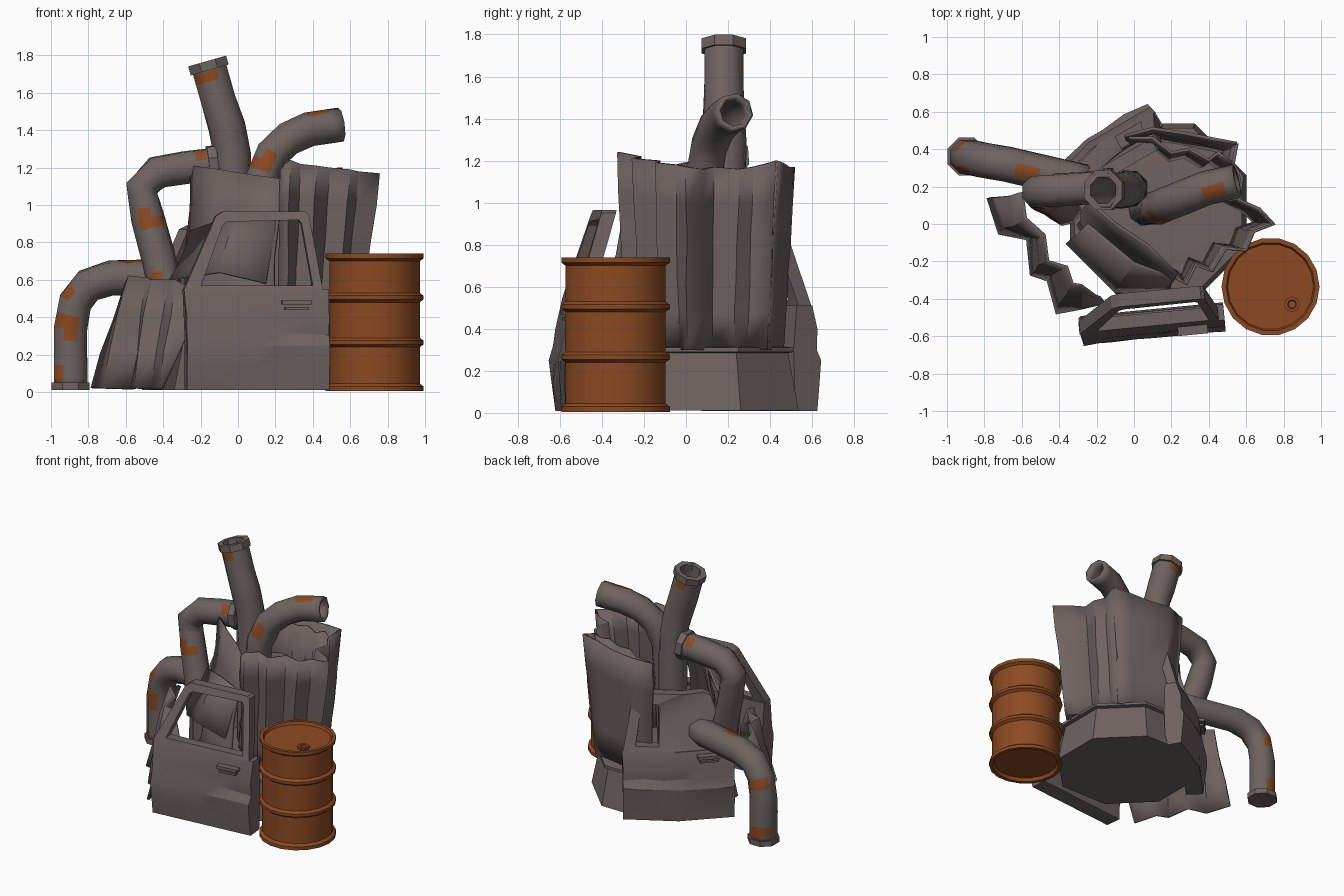
import bpy, bmesh, math, random
from mathutils import Vector, Matrix

if "Cube" in bpy.data.objects:
    bpy.data.objects.remove(bpy.data.objects["Cube"])

random.seed(4)


def material(name, col):
    m = bpy.data.materials.new(name)
    m.diffuse_color = (*col, 1)
    m.use_nodes = True
    m.node_tree.nodes["Principled BSDF"].inputs["Base Color"].default_value = m.diffuse_color
    return m


GREY = material("dull_scrap_grey", (0.155, 0.126, 0.119))
RUST = material("rust_orange", (0.262, 0.068, 0.016))


def finish(name, bm, mats, thick=0.0):
    bmesh.ops.recalc_face_normals(bm, faces=bm.faces)
    me = bpy.data.meshes.new(name)
    bm.to_mesh(me)
    bm.free()
    for m in mats:
        me.materials.append(m)
    ob = bpy.data.objects.new(name, me)
    bpy.context.collection.objects.link(ob)
    if thick:
        s = ob.modifiers.new("thickness", 'SOLIDIFY')
        s.thickness, s.offset = thick, 0
        s.material_offset = -1      # inside stays grey
    return ob


def loft(bm, rings, closed=True, cap=False):
    """Skin a list of point rings with quads."""
    vs = [[bm.verts.new(p) for p in r] for r in rings]
    n = len(vs[0])
    for a, b in zip(vs, vs[1:]):
        for i in range(n if closed else n - 1):
            j = (i + 1) % n
            bm.faces.new((a[i], a[j], b[j], b[i]))
    if cap:
        bm.faces.new(vs[0])
        bm.faces.new(vs[-1])


def lathe(name, centre, profile, sides, mat, phase=0.0):
    bm = bmesh.new()
    ang = [2 * math.pi * i / sides + phase for i in range(sides)]
    loft(bm, [[(centre[0] + r * math.cos(a), centre[1] + r * math.sin(a), z) for a in ang]
              for r, z in profile], cap=True)
    return finish(name, bm, [mat])


def sheet(name, bottom, top, rows=4, jitter=0.012, thick=0.018):
    """Crumpled metal sheet between a bottom and a top polyline."""
    bm = bmesh.new()
    rings = []
    for k in range(rows + 1):
        t = k / rows
        j = jitter if 0 < k < rows else 0
        rings.append([Vector(a).lerp(Vector(b), t) +
                      Vector((random.uniform(-j, j), random.uniform(-j, j), 0))
                      for a, b in zip(bottom, top)])
    loft(bm, rings, closed=False)
    return finish(name, bm, [GREY], thick)


def ring(centre, tangent, r, sides=8):
    q = Vector((0, 0, 1)).rotation_difference(tangent)
    return [centre + q @ Vector((r * math.cos(a), r * math.sin(a), 0))
            for a in (2 * math.pi * (i + 0.5) / sides for i in range(sides))]


def aligned(prev, new):
    """Rotate ring order so that it does not twist against the last ring."""
    n = len(new)
    cp, cn = sum(prev, Vector()) / n, sum(new, Vector()) / n
    s = min(range(n), key=lambda s: sum(((prev[i] - cp) - (new[(i + s) % n] - cn)).length
                                        for i in range(n)))
    return new[s:] + new[:s]


def pipe(name, path, r, patches=(), flange=None):
    pts = [Vector(p) for p in path]
    tans = []
    for i in range(len(pts)):
        d = Vector()
        if i:
            d += (pts[i] - pts[i - 1]).normalized()
        if i < len(pts) - 1:
            d += (pts[i + 1] - pts[i]).normalized()
        tans.append(d.normalized())
    keys = [ring(pts[0], tans[0], r)]
    for p, t in zip(pts[1:], tans[1:]):
        keys.append(aligned(keys[-1], ring(p, t, r)))
    rings = [keys[0]]
    for i, (a, b) in enumerate(zip(keys, keys[1:])):
        n = max(1, round((pts[i + 1] - pts[i]).length / 0.06))
        rings += [[u.lerp(v, k / n) for u, v in zip(a, b)] for k in range(1, n + 1)]
    bm = bmesh.new()
    loft(bm, rings)
    # rust patches: faces close to the given spots
    for f in bm.faces:
        c = f.calc_center_median()
        f.material_index = int(any((c - Vector(q)).length < 0.047 for q in patches))
    finish(name, bm, [GREY, RUST], 0.025)
    if flange:
        p, t = pts[0], tans[0]
        bm = bmesh.new()
        prof = [(r * 0.85, 0), (r + .026, 0), (r + .026, flange), (r * 0.85, flange), (r * 0.85, 0)]
        loft(bm, [ring(p + t * h, t, q) for q, h in prof])
        finish(name + "_flange", bm, [GREY])


def car_door(name, loc, angle, outer, inner, height, bend=0):
    """Dented door: lofted lower panel, window frame, handle; may be bent at u = 0."""
    M = Matrix.Translation(loc) @ Matrix.Rotation(math.radians(angle), 4, 'Z')
    B = Matrix.Rotation(math.radians(bend), 4, 'Z')

    def place(u, d, z):
        v = Vector((u, d, z))
        return M @ (B @ v if u > .001 else v)
    bm = bmesh.new()
    sections = []
    for u in (-.38, -.24, -.1, 0, .12, .25, .385):
        e = [random.uniform(-.012, .012) for _ in range(4)]
        prof = [(.0, .01), (-.015 + e[0], .14), (-.03 + e[1], .25), (.0 + e[2], .31 + e[3]),
                (.0, .4), (.035, height), (.12, height), (.13, .3), (.12, .01)]
        sections.append([place(u - (.012 if z > .4 and u < -.3 else 0), d, z) for d, z in prof])
    loft(bm, sections, cap=True)
    finish(name + "_panel", bm, [GREY])
    # window frame leaning inwards
    bm = bmesh.new()
    loft(bm, [[place(u, .035 + extra + (z - height) * .3, z) for u, z in pts]
              for pts, extra in ((outer, 0), (inner, 0), (inner, .07), (outer, .07), (outer, 0))])
    finish(name + "_window_frame", bm, [GREY])
    # handle
    bm = bmesh.new()
    for z, h, dd, w in ((.478, .022, -.002, .16), (.447, .014, .005, .13)):
        bmesh.ops.create_cube(bm, size=1, matrix=M @ B @ Matrix.Translation((.21, dd, z))
                              @ Matrix.Diagonal((w, .05, h, 1)))
    finish(name + "_handle", bm, [GREY])


# oil drum with ribs and bung
body = [(.225, .03), (.235, .005), (.262, .005), (.262, .03), (.242, .045)]
for z in (.265, .505):
    body += [(.242, z - .025), (.262, z - .01), (.262, z + .01), (.242, z + .025)]
body += [(.242, .70), (.262, .715), (.262, .74), (.238, .74), (.23, .72)]
lathe("drum", (.73, -.335), body, 18, RUST)
lathe("drum_bung", (.845, -.43), [(.042, .715), (.042, .735), (.025, .735), (.02, .728)], 8, RUST)

# octagonal base tub with rim
CX, CY = .13, .065
lathe("base_tub", (CX, CY), [(.51, .012), (.455, .285), (.485, .29), (.485, .31), (.44, .315)],
      8, GREY, math.pi / 8)


def wall(name, top, rows):
    sheet(name, [(CX + (x - CX) * .82, CY + (y - CY) * .88, .3) for x, y, z in top], top, rows, .005)


# corrugated wall round the right, plain back wall and its inner lining
wall("corrugated_wall", [
    (.23, -.29, 1.19), (.28, -.32, 1.24), (.33, -.22, 1.22), (.42, -.25, 1.21), (.49, -.13, 1.20),
    (.60, -.14, 1.19), (.64, -.04, 1.18), (.75, 0, 1.17), (.67, .08, 1.16), (.56, .13, 1.17),
    (.58, .25, 1.16), (.53, .32, 1.17), (.55, .43, 1.20)], 5)
wall("back_wall", [(.55, .43, 1.20), (.42, .455, 1.19), (.27, .485, 1.17), (.1, .51, 1.17),
                   (-.05, .47, 1.15)], 4)
wall("inner_lining", [(.53, .32, 1.17), (.45, .38, 1.18), (.4, .34, 1.17), (.3, .4, 1.17),
                      (.2, .38, 1.16), (.1, .46, 1.16), (-.03, .46, 1.15)], 3)

# plain front-left sheet and a bent scrap sheet in front of it
sheet("front_sheet", [(-.30, .0, .3), (-.2, -.2, .3), (-.05, -.33, .3), (.18, -.37, .3)],
      [(-.25, .13, 1.21), (-.1, 0, 1.19), (.08, -.12, 1.16), (.23, -.27, 1.14)])
sheet("bent_scrap", [(-.36, -.1, .6), (-.1, -.36, .64), (.15, -.37, .58)],
      [(-.25, 0, .86), (0, -.21, .95), (.22, -.29, .92)], 2, .02)

# crumpled fender sheet on the left
sheet("crumpled_fender",
      [(-.78, .14, .02), (-.72, -.05, .02), (-.57, -.08, .015), (-.55, -.27, .02), (-.46, -.30, .015),
       (-.41, -.48, .015), (-.28, -.45, .29), (-.16, -.42, .32)],
      [(-.60, .17, .57), (-.58, .03, .62), (-.48, -.06, .61), (-.46, -.2, .6), (-.36, -.23, .6),
       (-.33, -.32, .6), (-.28, -.33, .57), (-.2, -.39, .42)], 3, .012)

# pipes
pipe("chimney_pipe", [(-.165, .18, 1.77), (-.105, .18, 1.56), (-.06, .18, 1.42), (-.03, .19, 1.27),
                      (-.025, .19, 1.1), (-.02, .19, .3)], .088,
     [(-.18, .1, 1.69), (-.14, .25, 1.69)], .05)
pipe("right_pipe", [(.55, .23, 1.43), (.38, .19, 1.405), (.27, .145, 1.355), (.18, .11, 1.27),
                    (.12, .085, 1.12), (.06, .08, .3)], .08,
     [(.42, .2, 1.5), (.36, .18, 1.49), (.14, .03, 1.24)])
pipe("left_pipe", [(-.11, .2, 1.22), (-.28, .19, 1.2), (-.43, .18, 1.175), (-.515, .17, 1.09),
                   (-.48, .15, .92), (-.42, .12, .7), (-.37, .08, .45)], .08,
     [(-.2, .13, 1.26), (-.2, .25, 1.27), (-.47, .07, .92), (-.42, .03, .57)], .05)
pipe("low_pipe", [(-.895, .36, .012), (-.895, .36, .34), (-.87, .355, .48), (-.80, .34, .57),
                  (-.68, .32, .61), (-.25, .22, .62)], .084,
     [(-.91, .28, .38), (-.9, .28, .34), (-.9, .3, .56), (-.96, .3, .08), (-.92, .43, .08),
      (-.87, .45, .08), (-.9, .43, .47), (-.58, .29, .69)], .04)
lathe("low_pipe_cap", (-.895, .36), [(.08, .012), (.08, .03)], 8, GREY, math.pi / 8)

# two car doors, the back one slightly bent round the tub
car_door("front_door", (.105, -.585, 0), 5.5,
         [(-.395, .54), (-.21, .94), (-.17, .965), (.27, .965), (.29, .95), (.355, .54)],
         [(-.30, .57), (-.175, .89), (-.15, .91), (.235, .92), (.25, .9), (.30, .57)], .55)
car_door("back_door", (-.245, .435, 0), 210,
         [(-.385, .5), (-.33, .85), (-.30, .89), (0, .89), (.2, .89), (.25, .87), (.36, .5), (0, .5)],
         [(-.30, .54), (-.27, .79), (-.25, .82), (-.16, .82), (-.14, .8), (-.14, .72), (-.14, .6),
          (-.14, .54)], .51, 16)

# smooth shading with sharp folds; pipes rounder than the sheets
for ob in bpy.context.scene.objects:
    bpy.ops.object.select_all(action='DESELECT')
    ob.select_set(True)
    bpy.context.view_layer.objects.active = ob
    soft = ob.name.endswith("_pipe")
    bpy.ops.object.shade_smooth_by_angle(angle=math.radians(50 if soft else 24))
